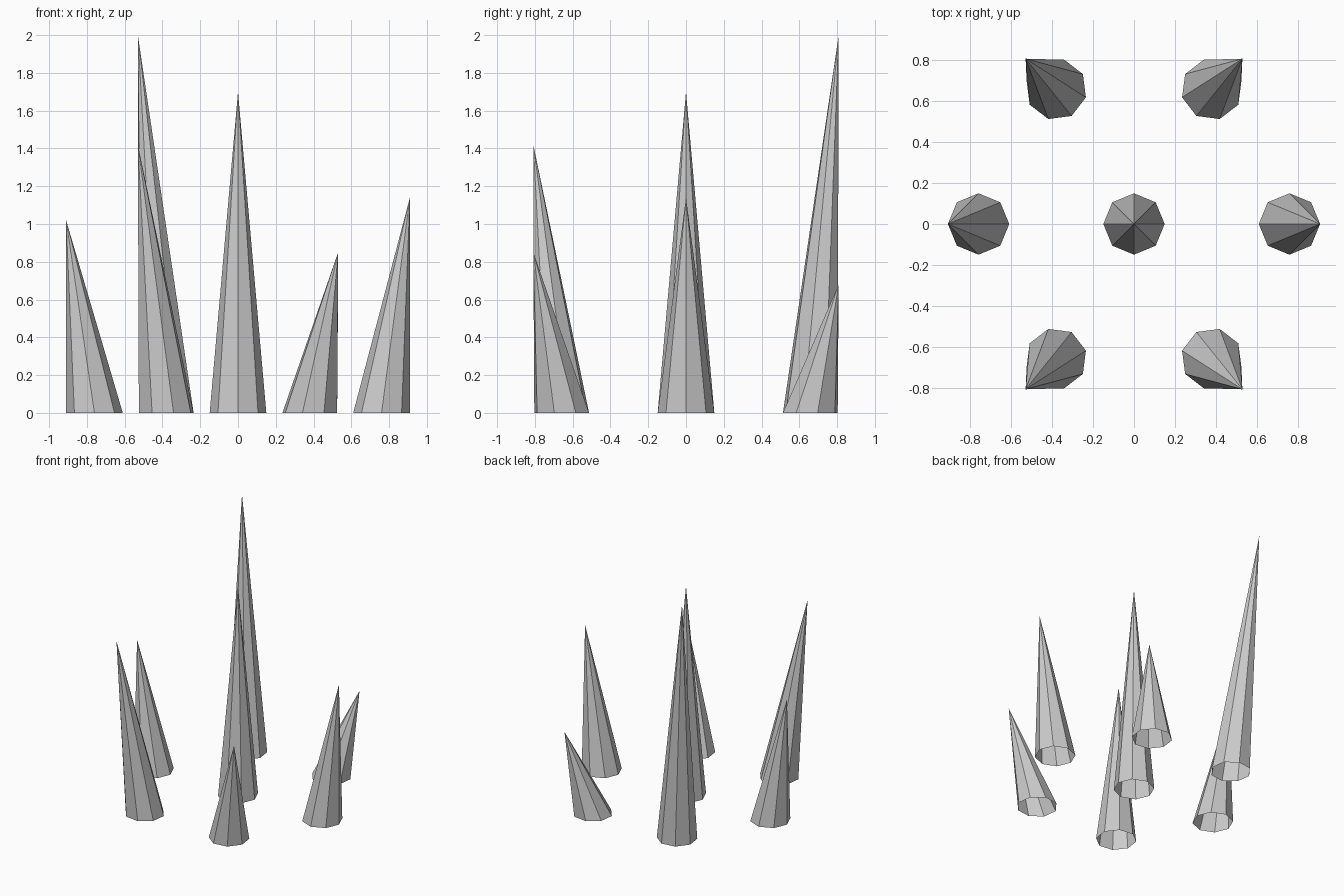
import bpy, bmesh
from math import sin, cos, pi, radians

if "Cube" in bpy.data.objects:
    bpy.data.objects.remove(bpy.data.objects["Cube"])

SIDES, RADIUS, RING, LEAN = 8, 0.15, 0.76, 0.15


def spike(name, x, y, height, lean_x=0.0, lean_y=0.0, phase=0.0):
    """Open-bottomed eight-sided spike with an offset tip."""
    bm = bmesh.new()
    base = [bm.verts.new((RADIUS * cos(phase + 2 * pi * i / SIDES),
                          RADIUS * sin(phase + 2 * pi * i / SIDES), 0))
            for i in range(SIDES)]
    tip = bm.verts.new((lean_x, lean_y, height))
    for i in range(SIDES):
        bm.faces.new((base[i], base[(i + 1) % SIDES], tip))
    mesh = bpy.data.meshes.new(name)
    bm.to_mesh(mesh)
    bm.free()
    obj = bpy.data.objects.new(name, mesh)
    obj.location = (x, y, 0)
    bpy.context.collection.objects.link(obj)
    return obj


def sign(v):
    return 0 if abs(v) < 1e-4 else (1 if v > 0 else -1)


# Upright middle spike
spike("center_spike", 0, 0, 1.7)

# Ring of six spikes leaning outwards, heights counter-clockwise from +x
ring = [("right_spike", 1.14), ("back_right_spike", 0.68),
        ("back_left_spike", 2.0), ("left_spike", 1.02),
        ("front_left_spike", 1.42), ("front_right_spike", 0.85)]
for i, (name, height) in enumerate(ring):
    a = radians(60 * i)
    x, y = RING * cos(a), RING * sin(a)
    spike(name, x, y, height, LEAN * sign(x), LEAN * sign(y), a)
